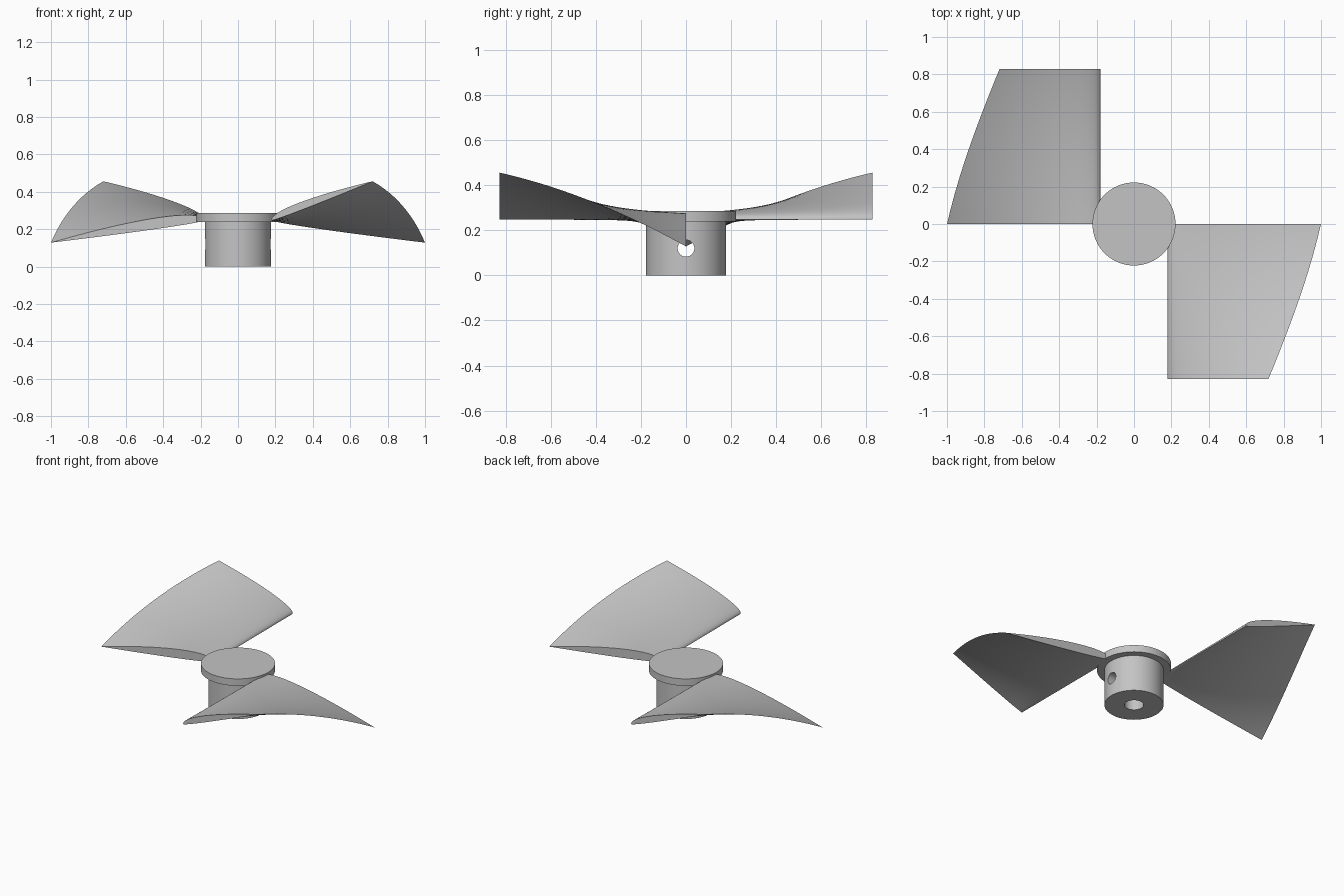
import bpy, bmesh, math
from mathutils import Matrix, Vector

cube = bpy.data.objects.get("Cube")
if cube:
    bpy.data.objects.remove(cube, do_unlink=True)

grey = bpy.data.materials.new("plain grey")
grey.use_nodes = True
grey.diffuse_color = (0.55, 0.55, 0.55, 1)
grey.node_tree.nodes["Principled BSDF"].inputs["Base Color"].default_value = grey.diffuse_color


def finish(bm, name):
    bmesh.ops.recalc_face_normals(bm, faces=bm.faces)
    mesh = bpy.data.meshes.new(name)
    bm.to_mesh(mesh)
    bm.free()
    mesh.materials.append(grey)
    obj = bpy.data.objects.new(name, mesh)
    bpy.context.collection.objects.link(obj)
    return obj


def cylinder(name, radius, z0, z1, along_x=False):
    bm = bmesh.new()
    bmesh.ops.create_cone(bm, cap_ends=True, segments=64, radius1=radius,
                          radius2=radius, depth=z1 - z0)
    place = Matrix.Translation((0, 0, (z0 + z1) / 2))
    if along_x:
        place = place @ Matrix.Rotation(math.pi / 2, 4, "Y")
    bm.transform(place)
    return finish(bm, name)


def smooth(obj):
    bpy.ops.object.select_all(action="DESELECT")
    obj.select_set(True)
    bpy.context.view_layer.objects.active = obj
    bpy.ops.object.shade_smooth_by_angle(angle=math.radians(35))


# Hub: sleeve with a shaft bore and a cross hole, capped by a flange
sleeve = cylinder("hub_sleeve", 0.177, 0, 0.245)
cutters = [cylinder("bore_cutter", 0.058, -0.1, 0.2),
           cylinder("cross_hole_cutter", 0.037, -0.18, 0.42, True)]
bpy.context.view_layer.objects.active = sleeve
for cutter in cutters:
    cutter.hide_render = True
    mod = sleeve.modifiers.new(cutter.name, "BOOLEAN")
    mod.operation = "DIFFERENCE"
    mod.solver = "EXACT"
    mod.object = cutter
    bpy.ops.object.modifier_apply(modifier=mod.name)
for cutter in cutters:
    bpy.data.objects.remove(cutter, do_unlink=True)
smooth(sleeve)
smooth(cylinder("hub_flange", 0.222, 0.24, 0.286))


# Blades: tapering aerofoil, twisted about its rounded edge
def thickness(t):
    return 2.6 * (math.sqrt(t) - t) * (1 - 0.35 * t) + 0.9 * t * (1 - t)


def section(steps=28):
    ts = [(1 - math.cos(math.pi * i / steps)) / 2 for i in range(steps + 1)]
    upper = [(t, 0.078 * thickness(t)) for t in ts]
    lower = [(t, -0.014 * thickness(t)) for t in ts[1:-1]]
    return upper + lower[::-1]


def blade(name, turn, span=0.828, stations=32):
    bm = bmesh.new()
    rings = []
    for i in range(stations + 1):
        f = i / stations
        chord = 0.828 + (0.578 - 0.828) * f
        angle = math.radians(-8.3 + 29.4 * f)
        ca, sa = math.cos(angle), math.sin(angle)
        ring = []
        for t, h in section():
            u, w = t * chord, h * chord
            ring.append(bm.verts.new(Vector((-0.18 - u * ca + w * sa, span * f,
                                             0.248 + u * sa + w * ca))))
        rings.append(ring)
    for a, b in zip(rings, rings[1:]):
        for j in range(len(a)):
            k = (j + 1) % len(a)
            bm.faces.new((a[j], a[k], b[k], b[j]))
    bm.faces.new(rings[0])
    bm.faces.new(rings[-1])
    bm.transform(Matrix.Rotation(turn, 4, "Z"))
    smooth(finish(bm, name))


blade("left_blade", math.pi)
blade("right_blade", 0)
